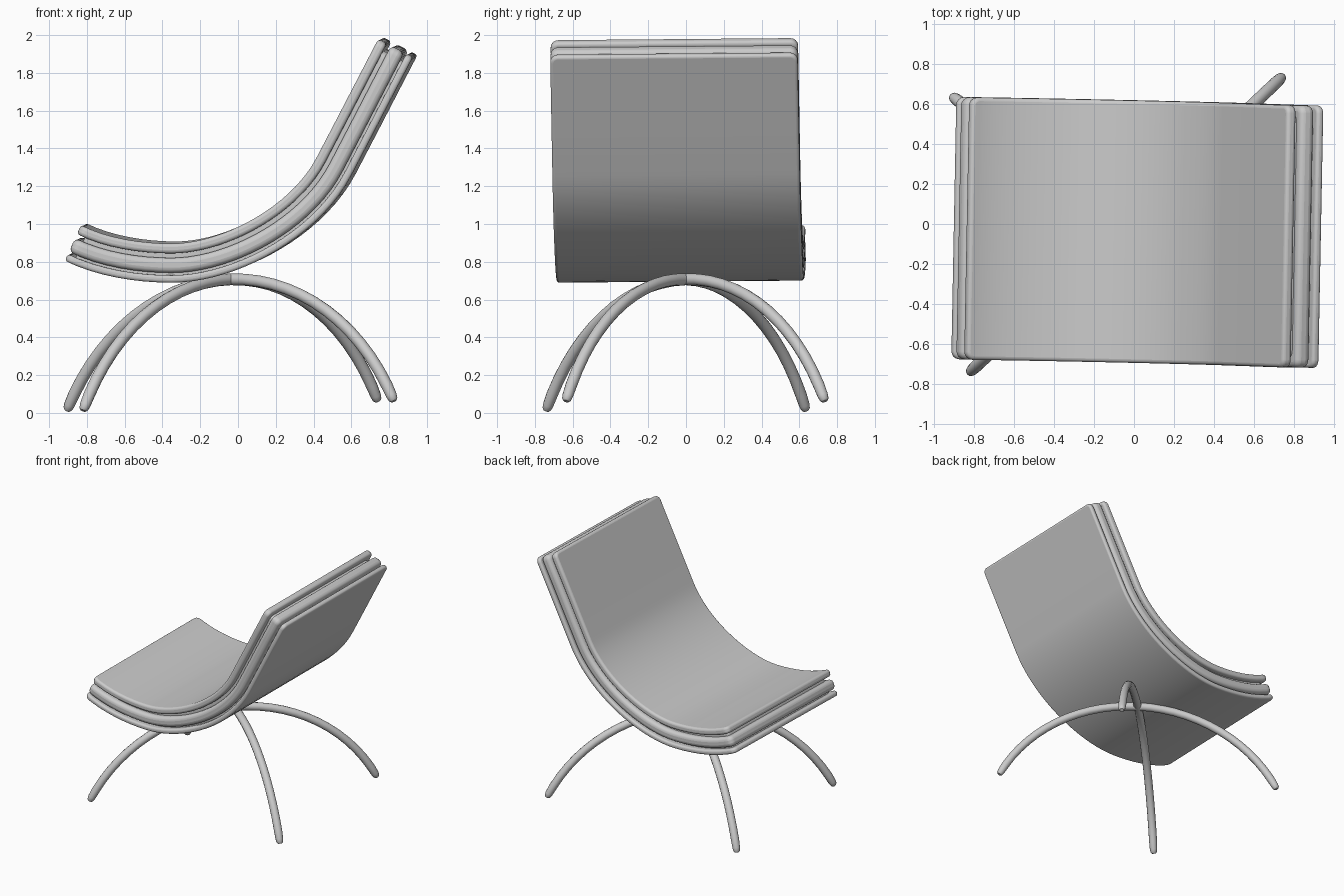
import bpy, bmesh, math
from mathutils import Vector, Matrix
from mathutils.geometry import interpolate_bezier

cube = bpy.data.objects.get("Cube")
if cube:
    bpy.data.objects.remove(cube, do_unlink=True)

# One flat grey for the whole chair
grey = bpy.data.materials.new("plain_grey")
grey.use_nodes = True
grey.diffuse_color = (0.6, 0.6, 0.6, 1)
grey.node_tree.nodes["Principled BSDF"].inputs["Base Color"].default_value = (0.6, 0.6, 0.6, 1)


def V(x, z):
    return Vector((x, 0, z))


# Side profile of the lounging surface: front lip, seat curve, straight back
lip = interpolate_bezier(V(-.82, 1.0), V(-.68, .93), V(-.5, .902), V(-.34, .902), 9)
seat = interpolate_bezier(V(-.34, .902), V(-.08, .902), V(.29, 1.09), V(.43, 1.36), 20)
profile = lip[:-1] + seat + [V(.54, 1.571), V(.65, 1.783), V(.755, 1.985)]
HALF_WIDTH = .655


def down_normals(pts):
    result = []
    for i in range(len(pts)):
        d = (pts[min(i + 1, len(pts) - 1)] - pts[max(i - 1, 0)]).normalized()
        result.append(Vector((d.z, 0, -d.x)))
    return result


def finish(obj):
    obj.data.materials.append(grey)
    bpy.ops.object.select_all(action='DESELECT')
    obj.select_set(True)
    bpy.context.view_layer.objects.active = obj


def slab(name, near, far, inset, bevel):
    """Bent panel between two depths under the profile, with rounded corners."""
    pts = [p.copy() for p in profile]
    norms = down_normals(pts)
    for end, nxt in ((0, 1), (-1, -2)):
        pts[end] += (pts[nxt] - pts[end]).normalized() * inset
    w = HALF_WIDTH - inset
    bm = bmesh.new()
    rings = []
    for p, n in zip(pts, norms):
        corners = ((near, -w), (near, w), (far, w), (far, -w))
        rings.append([bm.verts.new(p + n * d + Vector((0, y, 0))) for d, y in corners])
    for a, b in zip(rings, rings[1:]):
        for k in range(4):
            j = (k + 1) % 4
            bm.faces.new((a[k], a[j], b[j], b[k]))
    bm.faces.new(rings[0])
    bm.faces.new(rings[-1][::-1])
    bmesh.ops.recalc_face_normals(bm, faces=bm.faces)
    corner_edges = [bm.edges.get((r[a], r[b])) for r in (rings[0], rings[-1]) for a, b in ((0, 3), (1, 2))]
    bmesh.ops.bevel(bm, geom=corner_edges, offset=.04, segments=4, profile=.5, affect='EDGES')
    mesh = bpy.data.meshes.new(name)
    bm.to_mesh(mesh)
    bm.free()
    obj = bpy.data.objects.new(name, mesh)
    bpy.context.collection.objects.link(obj)
    finish(obj)
    if bevel:
        mod = obj.modifiers.new("rounded_edges", 'BEVEL')
        mod.width = bevel
        mod.segments = 4
        mod.limit_method = 'ANGLE'
        mod.angle_limit = math.radians(50)
    bpy.ops.object.shade_smooth_by_angle(angle=math.radians(40))
    # The seat sits very slightly turned and tilted on its legs
    obj.matrix_world = (Matrix.Translation((0, -.03, 0))
                        @ Matrix.Rotation(math.radians(-1.1), 4, 'Z')
                        @ Matrix.Rotation(math.radians(.5), 4, 'X'))


# Three stacked panels around a recessed core
slab("top_panel", 0, .052, 0, .018)
slab("middle_cushion", .076, .155, 0, .028)
slab("bottom_panel", .168, .207, 0, .015)
slab("recessed_core", .03, .185, .045, 0)


def leg_arch(name, start, end, rise=.67, steps=28):
    """Circular tube arch between two feet, with rounded tips."""
    a, b = Vector(start), Vector(end)
    half = (b - a).length / 2
    radius = (half ** 2 + rise ** 2) / (2 * rise)
    sweep = math.asin(half / radius)
    curve = bpy.data.curves.new(name, 'CURVE')
    curve.dimensions = '3D'
    curve.bevel_depth = .031
    curve.bevel_resolution = 4
    curve.use_fill_caps = True
    spline = curve.splines.new('POLY')
    ts = [-1, -.992, -.975] + [i / steps * 2 - 1 for i in range(1, steps)] + [.975, .992, 1]
    spline.points.add(len(ts) - 1)
    for point, t in zip(spline.points, ts):
        ang = sweep * t
        pos = a.lerp(b, .5 + radius * math.sin(ang) / (2 * half))
        pos.z += radius * math.cos(ang) - (radius - rise)
        point.co = (*pos, 1)
        point.radius = {1: .5, .992: .78, .975: .92}.get(abs(t), 1)
    obj = bpy.data.objects.new(name, curve)
    bpy.context.collection.objects.link(obj)
    finish(obj)
    bpy.ops.object.convert(target='MESH')
    bpy.ops.object.shade_smooth_by_angle(angle=math.radians(50))


# Two crossing arches make the four legs
leg_arch("leg_arch_one", (-.82, -.74, .012), (.74, .735, .062))
leg_arch("leg_arch_two", (-.905, .635, .012), (.825, -.635, .062))
